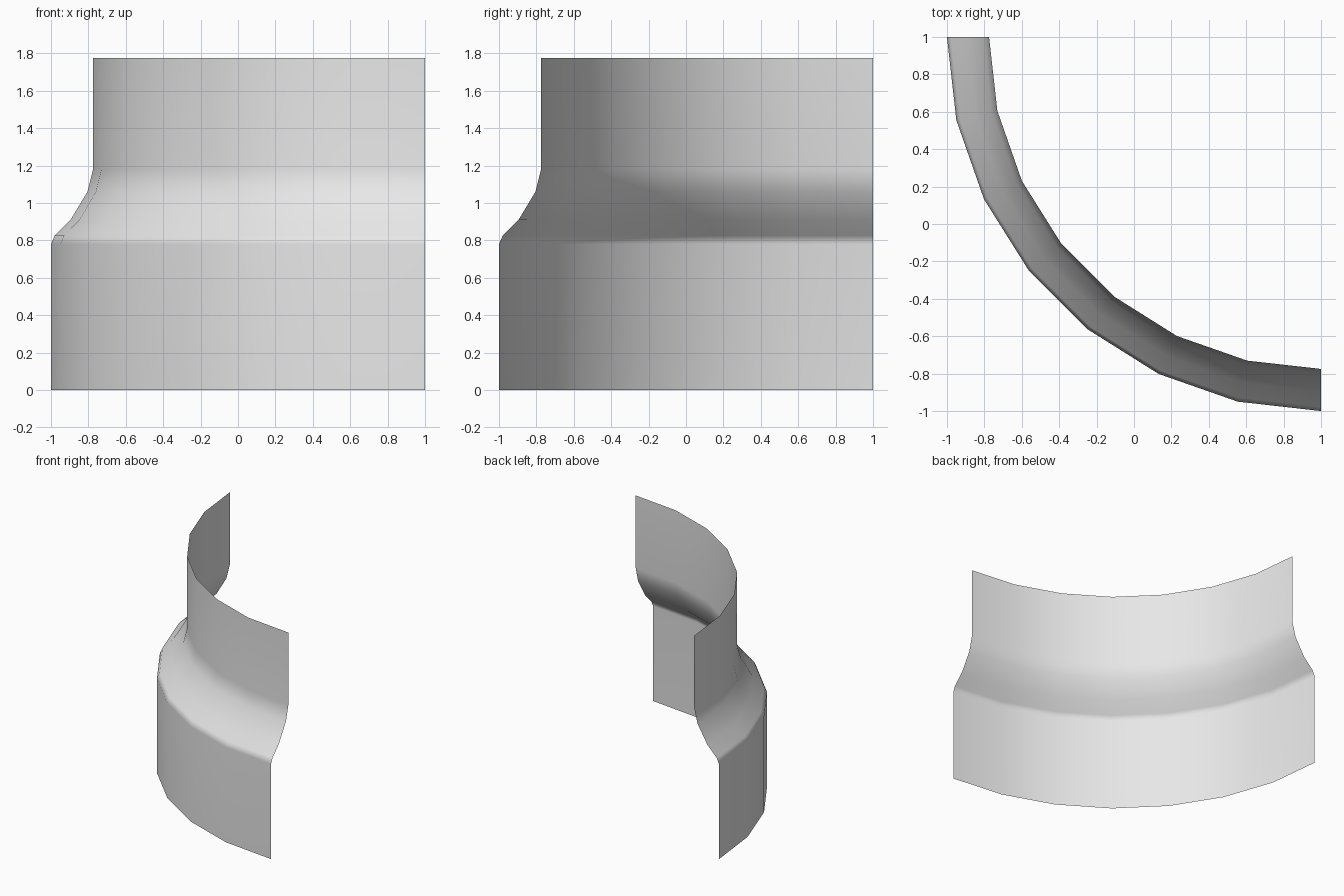
import bpy
import bmesh
from math import sin, cos, pi

cube = bpy.data.objects.get("Cube")
if cube:
    bpy.data.objects.remove(cube, do_unlink=True)

# Wall profile: (radius from the arc centre, height)
PROFILE = [(2, 0), (2, 0.78), (1.98, 0.825), (1.895, 0.91),
           (1.805, 1.06), (1.775, 1.18), (1.775, 1.775)]
SEGMENTS = 7
CENTRE = 1.0

# Light grey material
grey = bpy.data.materials.new("light_grey")
grey.use_nodes = True
colour = (0.8, 0.8, 0.8, 1)
grey.diffuse_color = colour
grey.node_tree.nodes["Principled BSDF"].inputs["Base Color"].default_value = colour

# Quarter-circle wall: sweep the profile around the arc centre
bm = bmesh.new()
columns = []
for i in range(SEGMENTS + 1):
    a = i * pi / 2 / SEGMENTS
    columns.append([bm.verts.new((CENTRE - r * cos(a), CENTRE - r * sin(a), z))
                    for r, z in PROFILE])
for left, right in zip(columns, columns[1:]):
    for j in range(len(PROFILE) - 1):
        face = bm.faces.new((left[j], right[j], right[j + 1], left[j + 1]))
        face.smooth = True
mesh = bpy.data.meshes.new("curved_wall")
bm.to_mesh(mesh)
bm.free()
mesh.materials.append(grey)
wall = bpy.data.objects.new("curved_wall", mesh)
bpy.context.collection.objects.link(wall)

# Keep the tall bands evenly shaded next to the narrow shoulder
weighted = wall.modifiers.new("weighted_normals", "WEIGHTED_NORMAL")
weighted.weight = 50
